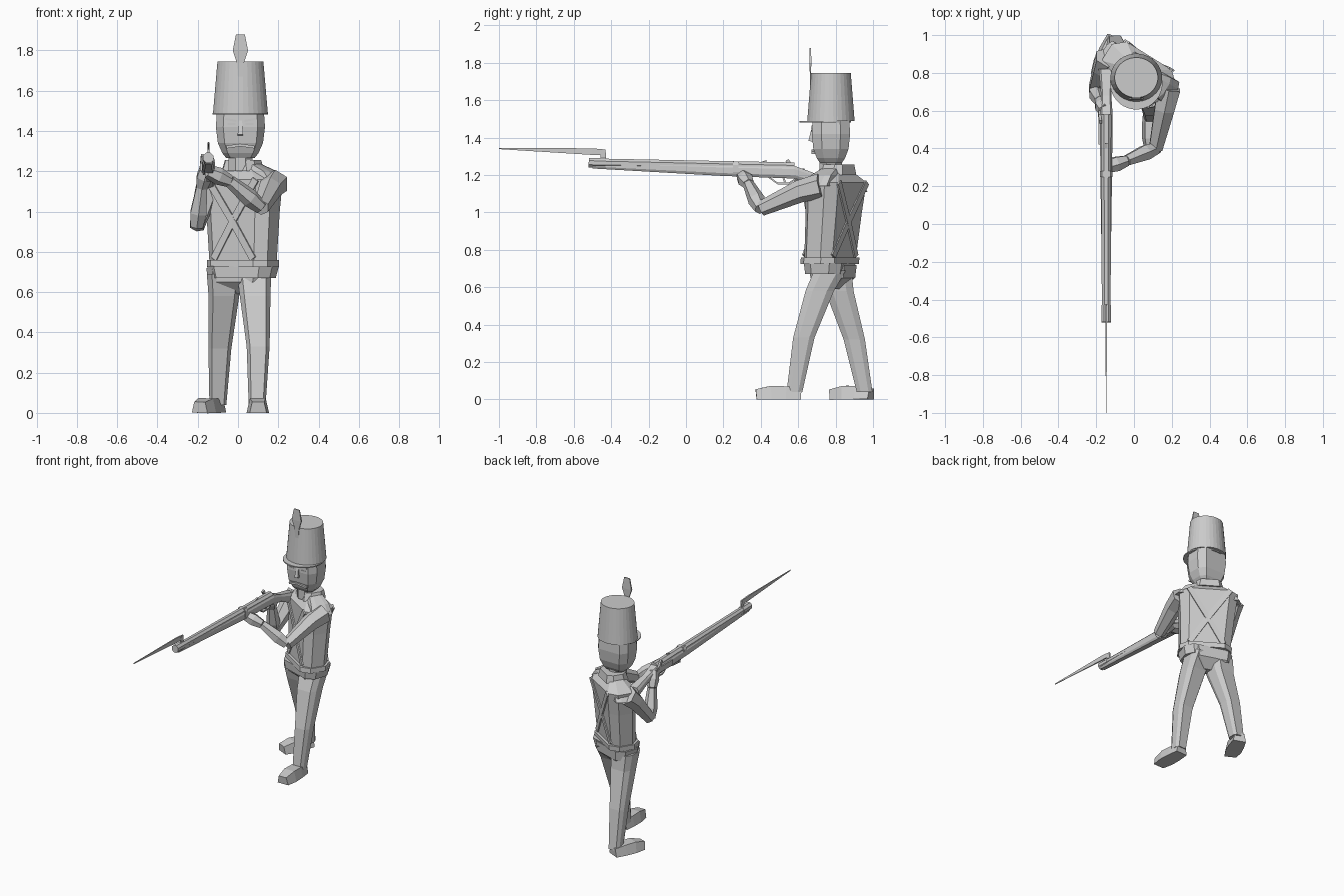
import bpy, bmesh, math
from mathutils import Vector, Matrix

if "Cube" in bpy.data.objects:
    bpy.data.objects.remove(bpy.data.objects["Cube"])

TONE = (.6, .6, .6, 1)
grey = bpy.data.materials.new("plain_grey")
grey.use_nodes = True
grey.diffuse_color = TONE
grey.node_tree.nodes["Principled BSDF"].inputs["Base Color"].default_value = TONE


def polygon(sides):
    """Regular cross-section whose flats touch the unit circle."""
    reach = 1 / math.cos(math.pi / sides)
    angles = [(i + .5) * math.tau / sides for i in range(sides)]
    return [(reach * math.cos(angle), reach * math.sin(angle)) for angle in angles]


def chamfered_box():
    """Square cross-section with cut corners."""
    return [corner for u, v in polygon(4)
            for corner in ((u, v * .5), (u * .7, v))[::1 if u * v > 0 else -1]]


BOX, SQUARE, HEXAGON, OCTAGON, ROUND = chamfered_box(), polygon(4), polygon(6), polygon(8), polygon(32)
SHOE = [(u if v < 0 else u * .7, v) for u, v in SQUARE]
UP = Vector((0, 0, 1))


def finish(name, bm):
    bmesh.ops.recalc_face_normals(bm, faces=bm.faces)
    mesh = bpy.data.meshes.new(name)
    bm.to_mesh(mesh)
    bm.free()
    mesh.materials.append(grey)
    bpy.context.collection.objects.link(bpy.data.objects.new(name, mesh))


def loft(name, points, radii, shape=BOX, depth=1, yaw=None, axis=None):
    """Skin cross-sections along a path; depth scales the second direction."""
    bm = bmesh.new()
    points = [Vector(point) for point in points]
    spin = yaw or Matrix.Identity(3)
    loops = []
    for i, (point, radius) in enumerate(zip(points, radii)):
        tangent = axis or (points[min(i + 1, len(points) - 1)] - points[max(i - 1, 0)]).normalized()
        across = (Vector((1, 0, 0)) - tangent * tangent.x).normalized()
        over = tangent.cross(across) * depth
        loops.append([bm.verts.new(point + spin @ (across * u + over * v) * radius) for u, v in shape])
    for lower, upper in zip(loops, loops[1:]):
        for j in range(len(shape)):
            bm.faces.new((lower[j - 1], lower[j], upper[j], upper[j - 1]))
    bm.faces.new(loops[0])
    bm.faces.new(loops[-1])
    finish(name, bm)


def bar(name, start, end, width, thickness, outward):
    """Flat strip between two points, facing outward."""
    start, end, normal = Vector(start), Vector(end), Vector(outward).normalized()
    side = (end - start).cross(normal).normalized() * width / 2
    lift = normal * thickness / 2
    bm = bmesh.new()
    corners = [bm.verts.new(point + side * i + lift * j)
               for point in (start, end) for i in (-1, 1) for j in (-1, 1)]
    bmesh.ops.convex_hull(bm, input=corners)
    finish(name, bm)


def column(name, base, heights, radii, **options):
    """Upright loft over one spot on the ground."""
    loft(name, [Vector(base) + UP * z for z in heights], radii, axis=UP, **options)


# Hat with visor and plume
HEAD = Vector((.012, .775, 0))
FRONT = Vector((0, -1, 0))
column("tall_hat", HEAD, (1.49, 1.745), (.136, .114), shape=ROUND, depth=.93)
column("hat_visor", HEAD + FRONT * .03, (1.482, 1.49), (.138, .138), shape=ROUND)
column("hat_plume", HEAD + FRONT * .11, (1.66, 1.74, 1.8, 1.88), (.012, .018, .038, .022),
       shape=SQUARE, depth=.15)

# Head, neck and collar
column("head", HEAD, (1.265, 1.29, 1.34, 1.42, 1.49), (.07, .09, .112, .122, .117), depth=.84)
column("neck", HEAD, (1.2, 1.3), (.06, .06), shape=OCTAGON)

# Face
FACE = HEAD + FRONT * .095
loft("nose", [FACE + UP * 1.45, FACE + UP * 1.38 + FRONT * .012], (.008, .014), shape=SQUARE)
for side, label in ((1, "left"), (-1, "right")):
    def feature(part, near, far, z, slope, width):
        bar(label + part, FACE + Vector((side * near, 0, z)), FACE + Vector((side * far, 0, z + slope)),
            width, .018, FRONT)
    feature("_moustache", 0, .07, 1.33, -.01, .014)
    feature("_eyebrow", .02, .075, 1.45, .01, .01)
    feature("_eye", .025, .065, 1.435, 0, .01)

# Twisted torso: the left shoulder is forward
TWIST = Matrix.Rotation(math.radians(-32), 3, 'Z')
HALF_TWIST = Matrix.Rotation(math.radians(-18), 3, 'Z')


def on_body(across, back, z):
    """Point in the twisted, slightly leaning frame of the torso."""
    return Vector((.025, .71 + z * .08, z)) + TWIST @ Vector((across, back, 0))


def body_part(name, heights, radii, depth=.52, yaw=TWIST):
    loft(name, [on_body(0, 0, z) for z in heights], radii, depth=depth, yaw=yaw, axis=UP)


body_part("jacket", (.73, 1, 1.16, 1.22), (.168, .185, .2, .1))
body_part("collar", (1.2, 1.255), (.1, .085), depth=.8)
body_part("belt", (.725, .76), (.178, .178), depth=.6)
body_part("jacket_skirt", (.67, .73), (.155, .17), depth=.63, yaw=HALF_TWIST)
column("pelvis", (.005, .785, 0), (.59, .65, .72), (.05, .145, .155), depth=.64, yaw=HALF_TWIST)

# Crossed straps on chest and back
for face, label in ((-1, "chest"), (1, "back")):
    normal = TWIST @ Vector((0, face, 0))
    for side in (1, -1):
        strap = [on_body(side * across, face * (.062 + z * .038), z)
                 for across, z in ((.14, 1.16), (0, .95), (-.115, .765))]
        for start, end in zip(strap, strap[1:]):
            bar(label + "_strap", start, end, .036, .01, normal)

# Shoulder caps
for side, label, drop in ((1, "left", 0), (-1, "right", .03)):
    cap = [on_body(side * across, 0, z - drop) for across, z in ((.06, 1.235), (.13, 1.2), (.175, 1.14))]
    loft(label + "_shoulder_cap", cap, (.03, .042, .048), depth=1.5, yaw=TWIST, axis=UP)


# Legs and feet
def leg(label, hip, thigh, knee, ankle, toe):
    loft(label + "_leg", (hip, thigh, knee, ankle), (.085, .076, .057, .042), axis=UP)
    heel = Vector(ankle) + Vector((0, .035, 0))
    widths = (.045, .054, .056, .042)
    sole = [heel.lerp(Vector(toe), step / 3) for step in range(4)]
    for point, width in zip(sole, widths):
        point.z = width * .65
    loft(label + "_foot", sole, widths, shape=SHOE, depth=.65)


leg("left", (.08, .77, .69), (.085, .715, .58), (.1, .63, .33), (.095, .58, .04), (.1, .375, 0))
leg("right", (-.07, .8, .69), (-.07, .82, .58), (-.09, .9, .32), (-.1, .955, .04), (-.19, .78, 0))


# Arms, each bent at the elbow and ending in a fist
def arm(label, shoulder, elbow, wrist, knuckles):
    shoulder, elbow, wrist, knuckles = map(Vector, (shoulder, elbow, wrist, knuckles))
    bulge = shoulder.lerp(elbow, .35) + UP * .015
    loft(label + "_upper_arm", (shoulder, bulge, elbow), (.06, .052, .035), shape=HEXAGON)
    loft(label + "_forearm", (elbow, elbow.lerp(wrist, .35), wrist), (.03, .04, .027), shape=HEXAGON)
    loft(label + "_hand", (wrist, wrist.lerp(knuckles, .5), knuckles), (.027, .038, .03), shape=HEXAGON)


arm("left", (.185, .72, 1.14), (.115, .4, 1.02), (-.04, .335, 1.15), (-.15, .3, 1.2))
arm("right", (-.14, .88, 1.14), (-.205, .71, .925), (-.18, .65, 1.12), (-.155, .6, 1.22))


# Musket
def gun(y, z, x=0):
    return Vector((x - .147, y, z))


SIDE = Vector((1, 0, 0))
loft("musket_barrel", (gun(-.52, 1.266), gun(.58, 1.24)), (.023, .027), shape=OCTAGON)
loft("musket_stock", (gun(-.5, 1.255), gun(.2, 1.225), gun(.58, 1.215), gun(.68, 1.185), gun(.82, 1.14)),
     (.02, .03, .034, .027, .04), axis=-FRONT)
loft("barrel_band", (gun(.25, 1.235), gun(.28, 1.235)), (.033, .033), depth=1.1)

# Lock, sight and trigger
bar("lock_plate", gun(.42, 1.22, -.036), gun(.6, 1.22, -.036), .04, .01, SIDE)
bar("hammer", gun(.58, 1.22, -.036), gun(.54, 1.28, -.03), .02, .014, SIDE)
bar("rear_sight", gun(.4, 1.26), gun(.43, 1.27), .014, .02, UP)
bar("trigger", gun(.52, 1.19), gun(.53, 1.16), .01, .01, SIDE)
guard = [gun(.44, 1.19), gun(.49, 1.155), gun(.55, 1.155), gun(.6, 1.19)]
for start, end in zip(guard, guard[1:]):
    bar("trigger_guard", start, end, .02, .01, UP)

# Bayonet
loft("bayonet_socket", (gun(-.52, 1.266), gun(-.43, 1.264)), (.026, .026), shape=OCTAGON)
bar("bayonet_elbow", gun(-.44, 1.27), gun(-.445, 1.33), .03, .01, SIDE)
loft("bayonet_blade", (gun(-.43, 1.322), gun(-.5, 1.325), gun(-1, 1.342)), (.004, .005, .001), shape=SQUARE, depth=3.5)
